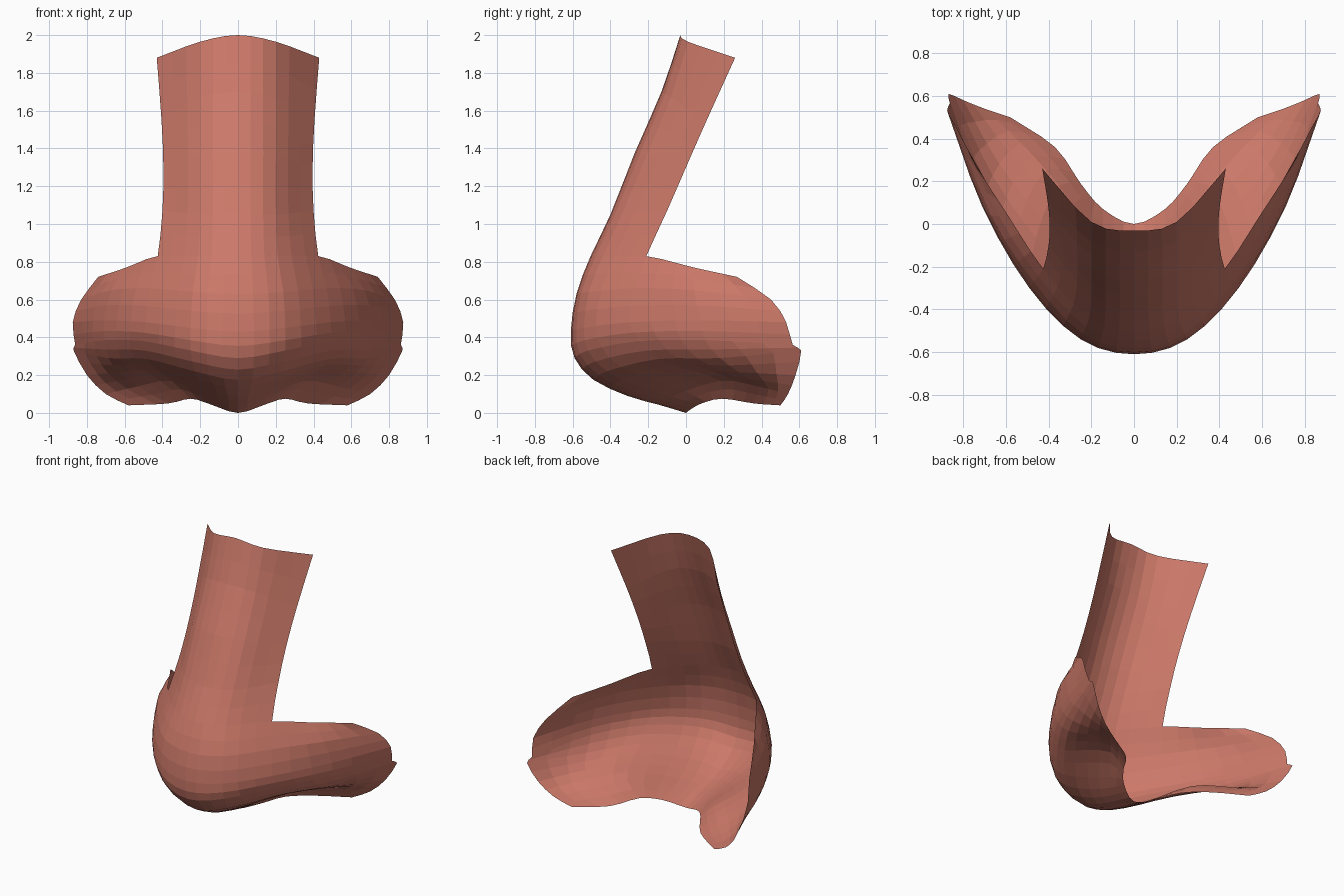
import bpy, bmesh
from mathutils import Vector

if "Cube" in bpy.data.objects:
    bpy.data.objects.remove(bpy.data.objects["Cube"])

# Half cross-sections, ridge to back edge. Bridge, from the top down
BRIDGE = [
    [(0, -.03, 2), (.2, .01, 1.965), (.43, .26, 1.88)],
    [(0, -.13, 1.7), (.2, -.08, 1.67), (.405, .11, 1.55)],
    [(0, -.27, 1.38), (.2, -.21, 1.36), (.395, 0, 1.3)],
    [(0, -.40, 1.05), (.2, -.34, 1.05), (.4, -.1, 1.07)],
]
# Tip and wings, from the wing's upper edge, round the lip, into the nostril
WINGS = [
    [(0, -.505, .83), (.21, -.44, .83), (.425, -.21, .83), (.59, .04, .77), (.74, .27, .72)],
    [(0, -.58, .63), (.24, -.515, .64), (.47, -.27, .66), (.67, .04, .65), (.83, .45, .6)],
    [(0, -.61, .43), (.25, -.54, .45), (.49, -.30, .48), (.71, .08, .49), (.875, .53, .48)],
    [(0, -.59, .29), (.25, -.52, .33), (.5, -.25, .38), (.705, .1, .385), (.862, .565, .36)],
    [(0, -.49, .175), (.23, -.42, .22), (.48, -.15, .285), (.685, .18, .29), (.87, .61, .33)],
    [(0, -.31, .09), (.18, -.25, .14), (.43, .03, .225), (.63, .28, .215), (.8, .58, .2)],
    [(0, -.14, .042), (.15, -.08, .085), (.35, .18, .17), (.53, .38, .14), (.7, .54, .1)],
    [(0, 0, 0), (.145, .07, .045), (.25, .19, .075), (.37, .36, .05), (.58, .5, .04)],
]
U, V = 3, 2          # subdivisions across and along
BC = 2 * U           # last column of the bridge


def spline(pts, n, symmetric=False):
    """Catmull-Rom curve through pts, n steps per span."""
    p = [Vector(q) for q in pts]
    before = Vector((-p[1].x, p[1].y, p[1].z)) if symmetric else 2 * p[0] - p[1]
    p = [before] + p + [2 * p[-1] - p[-2]]
    out = []
    for i in range(1, len(p) - 2):
        a, b, c, d = p[i - 1:i + 3]
        for k in range(n):
            t = k / n
            out.append(.5 * (2 * b + (c - a) * t + (2 * a - 5 * b + 4 * c - d) * t * t
                             + (3 * b - a - 3 * c + d) * t ** 3))
    return out + [p[-2]]


rows = [spline(r, U, True) for r in BRIDGE + WINGS]
first = len(BRIDGE)
bm = bmesh.new()
grid = {}
for c in range(4 * U + 1):
    start = 0 if c <= BC else first
    for k, co in enumerate(spline([r[c] for r in rows[start:]], V)):
        if c == 0:
            co.x = 0
        grid[k + start * V, c] = bm.verts.new(co)

# Skin of one half
for (r, c) in list(grid):
    quad = [(r, c), (r + 1, c), (r + 1, c + 1), (r, c + 1)]
    if all(q in grid for q in quad):
        bm.faces.new([grid[q] for q in quad])

me = bpy.data.meshes.new("nose")
bm.to_mesh(me)
bm.free()
nose = bpy.data.objects.new("nose", me)
bpy.context.collection.objects.link(nose)

# Other half
mirror = nose.modifiers.new("mirror", 'MIRROR')
mirror.use_clip = True
mirror.merge_threshold = .001

skin = bpy.data.materials.new("salmon skin")
skin.diffuse_color = (.6, .19, .14, 1)
skin.use_nodes = True
skin.node_tree.nodes["Principled BSDF"].inputs["Base Color"].default_value = skin.diffuse_color
me.materials.append(skin)
